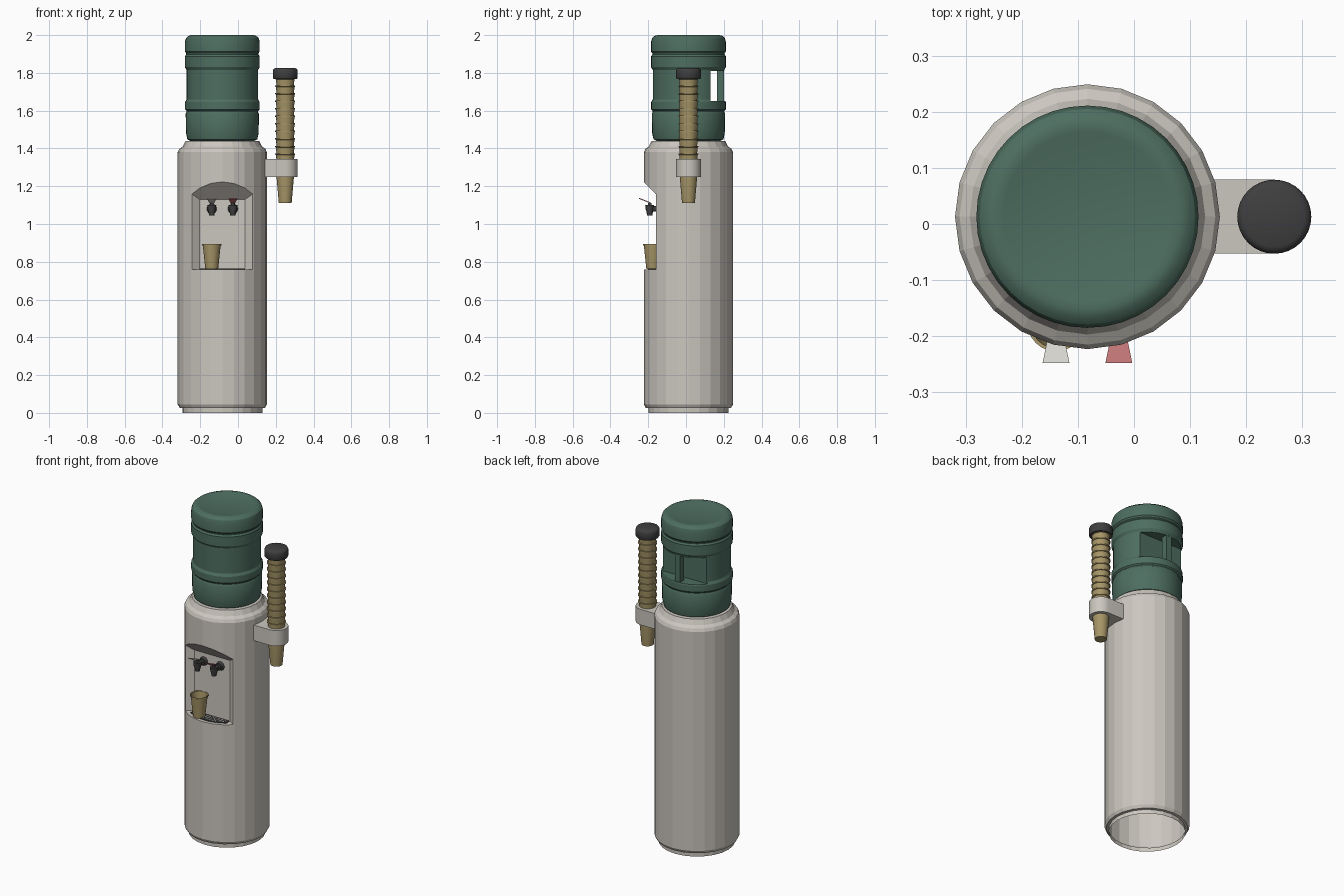
import bpy, bmesh, math
from mathutils import Matrix, Vector

if "Cube" in bpy.data.objects:
    bpy.data.objects.remove(bpy.data.objects["Cube"])

CX, CY = -0.083, 0.013      # axis of body and bottle
SX = 0.25                   # axis of the cup stack


def mat(name, r, g, b):
    m = bpy.data.materials.new(name)
    m.diffuse_color = (r, g, b, 1)
    m.use_nodes = True
    m.node_tree.nodes["Principled BSDF"].inputs["Base Color"].default_value = m.diffuse_color
    return m


GREY = mat("warm_grey_plastic", 0.60, 0.57, 0.52)
GREEN = mat("bottle_green", 0.075, 0.155, 0.118)
TAN = mat("cup_tan", 0.38, 0.30, 0.135)
DARK = mat("dark_plastic", 0.05, 0.05, 0.052)
RED = mat("hot_lever_red", 0.52, 0.18, 0.175)
WHITE = mat("cold_lever_white", 0.68, 0.66, 0.62)


def finish(bm, name, m, smooth=None):
    bmesh.ops.recalc_face_normals(bm, faces=bm.faces)
    me = bpy.data.meshes.new(name)
    bm.to_mesh(me)
    bm.free()
    o = bpy.data.objects.new(name, me)
    bpy.context.collection.objects.link(o)
    if m:
        me.materials.append(m)
    if smooth:
        select(o)
        bpy.ops.object.shade_smooth_by_angle(angle=math.radians(smooth))
    return o


def select(o):
    bpy.ops.object.select_all(action='DESELECT')
    o.select_set(True)
    bpy.context.view_layer.objects.active = o


def lathe(name, prof, x, y, z, m, n=32, smooth=None):
    """Closed solid of revolution from (radius, height) points."""
    bm = bmesh.new()
    rings = []
    for r, h in prof:
        if r == 0:
            rings.append([bm.verts.new((x, y, z + h))])
        else:
            rings.append([bm.verts.new((x + r * math.cos(2 * math.pi * i / n),
                                        y + r * math.sin(2 * math.pi * i / n), z + h)) for i in range(n)])
    for a, b in zip(rings, rings[1:]):
        for i in range(n):
            j = (i + 1) % n
            q = [a[i % len(a)], a[j % len(a)], b[j % len(b)], b[i % len(b)]]
            bm.faces.new(list(dict.fromkeys(q)))
    for r in (rings[0], rings[-1]):
        if len(r) > 1:
            bm.faces.new(r)
    return finish(bm, name, m, smooth)


def prism(name, pts, z0, z1, m, smooth=None):
    """Extrude an xy outline from z0 to z1."""
    bm = bmesh.new()
    f = bm.faces.new([bm.verts.new((p[0], p[1], z0)) for p in pts])
    e = bmesh.ops.extrude_face_region(bm, geom=[f])
    bmesh.ops.translate(bm, vec=(0, 0, z1 - z0), verts=[v for v in e['geom'] if isinstance(v, bmesh.types.BMVert)])
    return finish(bm, name, m, smooth)


def box(name, x0, x1, y0, y1, z0, z1, m):
    return prism(name, [(x0, y0), (x1, y0), (x1, y1), (x0, y1)], z0, z1, m)


def rod(name, a, b, r0, r1, m, n=16):
    a, b = Vector(a), Vector(b)
    bm = bmesh.new()
    rot = (b - a).to_track_quat('Z', 'Y').to_matrix().to_4x4()
    bmesh.ops.create_cone(bm, cap_ends=True, segments=n, radius1=r0, radius2=r1, depth=(b - a).length,
                          matrix=Matrix.Translation((a + b) / 2) @ rot)
    return finish(bm, name, m, 40)


def cut(o, cutter):
    md = o.modifiers.new("cut", 'BOOLEAN')
    md.operation, md.solver, md.object = 'DIFFERENCE', 'EXACT', cutter
    select(o)
    bpy.ops.object.modifier_apply(modifier="cut")
    bpy.data.objects.remove(cutter)


# cabinet body, faceted
body = lathe("cabinet", [(.212, 0), (.212, .025), (.226, .027), (.236, .045), (.236, 1.38), (.228, 1.398),
                         (.21, 1.41), (.195, 1.44)], CX, CY, 0, GREY, 24)

# dispensing alcove: flared sides and sloped ceiling, flat floor
bm = bmesh.new()
quads = []
for y, hw, top in ((-.13, .12, 1.13), (-.27, .32, 1.27)):
    quads.append([bm.verts.new(p) for p in ((CX - hw, y, .76), (CX + hw, y, .76), (CX + hw, y, top), (CX - hw, y, top))])
for q in quads:
    bm.faces.new(q)
for i in range(4):
    j = (i + 1) % 4
    bm.faces.new((quads[0][i], quads[0][j], quads[1][j], quads[1][i]))
cut(body, finish(bm, "alcove_cutter", None))

# open underside
bm = bmesh.new()
bm.from_mesh(body.data)
bmesh.ops.delete(bm, geom=[f for f in bm.faces if f.calc_center_median().z < .005], context='FACES')
bm.to_mesh(body.data)
bm.free()

# water bottle with ribs and a handle notch at the back
bottle = lathe("water_bottle", [(.165, 1.438), (.185, 1.448), (.192, 1.48), (.194, 1.583), (.189, 1.593), (.190, 1.599),
                                (.198, 1.607), (.198, 1.645), (.189, 1.66), (.189, 1.815), (.198, 1.83),
                                (.198, 1.888), (.191, 1.898), (.191, 1.904), (.198, 1.913), (.198, 1.965),
                                (.192, 1.985), (.180, 1.996), (.165, 2.0), (.15, 1.998), (.10, 1.987), (0, 1.987)],
               CX, CY, 0, GREEN, 40)
cut(bottle, box("notch_cutter", CX - .3, CX + .3, .13, .4, 1.65, 1.81, None))
select(bottle)
bpy.ops.object.shade_smooth_by_angle(angle=math.radians(30))
box("bottle_handle", CX - .018, CX + .018, .165, .2, 1.64, 1.82, GREEN)

# drip grate with small slots
arc = [(CX + .215 * math.sin(a), CY - .215 * math.cos(a)) for a in [math.radians(-34 + 68 * i / 12) for i in range(13)]]
prism("drip_grate", arc + [(CX + .12, -.136), (CX - .12, -.136)], .758, .764, DARK)
for row in range(3):
    for i in range(11):
        x, y = CX - .1 + .02 * i, -.147 - .018 * row
        if math.hypot(x - CX, y - CY) < .205:
            box("grate_slot", x - .004, x + .004, y - .004, y + .004, .763, .765, GREY)

# hot and cold taps
for x, m, label in ((CX - .056, WHITE, "cold"), (CX + .056, RED, "hot")):
    rod(label + "_tap_flange", (x, -.128, 1.08), (x, -.148, 1.08), .027, .022, DARK)
    rod(label + "_tap_pipe", (x, -.14, 1.08), (x, -.19, 1.08), .014, .014, DARK)
    rod(label + "_tap_barrel", (x, -.192, 1.068), (x, -.192, 1.1), .02, .024, DARK)
    rod(label + "_tap_nozzle", (x, -.192, 1.045), (x, -.192, 1.07), .014, .018, DARK)
    rod(label + "_tap_stem", (x, -.192, 1.098), (x, -.192, 1.112), .01, .01, DARK)
    lever = prism(label + "_lever", [(x - .011, -.185), (x - .024, -.248), (x + .024, -.248), (x + .011, -.185)],
                  0, .005, m)
    for v in lever.data.vertices:
        v.co.z += 1.108 + (-.185 - v.co.y) * .4

# paper cup on the grate
CUP = [(0, 0), (.034, 0), (.047, .123), (.051, .125), (.051, .132), (.045, .13), (.031, .006), (0, .006)]
lathe("filled_cup", CUP, CX - .056, -.176, .762, TAN, 24, 35)

# bracket holding the cup stack
R = .066
half = [(SX + R * math.cos(a), CY + R * math.sin(a)) for a in [math.radians(-90 + 180 * i / 16) for i in range(17)]]
prism("cup_bracket", half + [(.135, CY + R), (.135, CY - R)], 1.25, 1.345, GREY, 30)

# stacked cups: lowest one hangs below the bracket, rims show above
stack = [(0, 0), (.034, 0), (.047, .15)]
for i in range(11):
    z = .225 + .04 * i
    stack += [(.046, z - .001), (.049, z + .031), (.053, z + .032), (.053, z + .039)]
lathe("cup_stack", stack, SX, CY, 1.11, TAN, 24, 35)

# cap on the stack
lathe("stack_cap", [(.062, 0), (.066, .006), (.066, .044), (.062, .053), (.054, .057), (0, .058)],
      SX, CY, 1.768, DARK, 32, 40)
